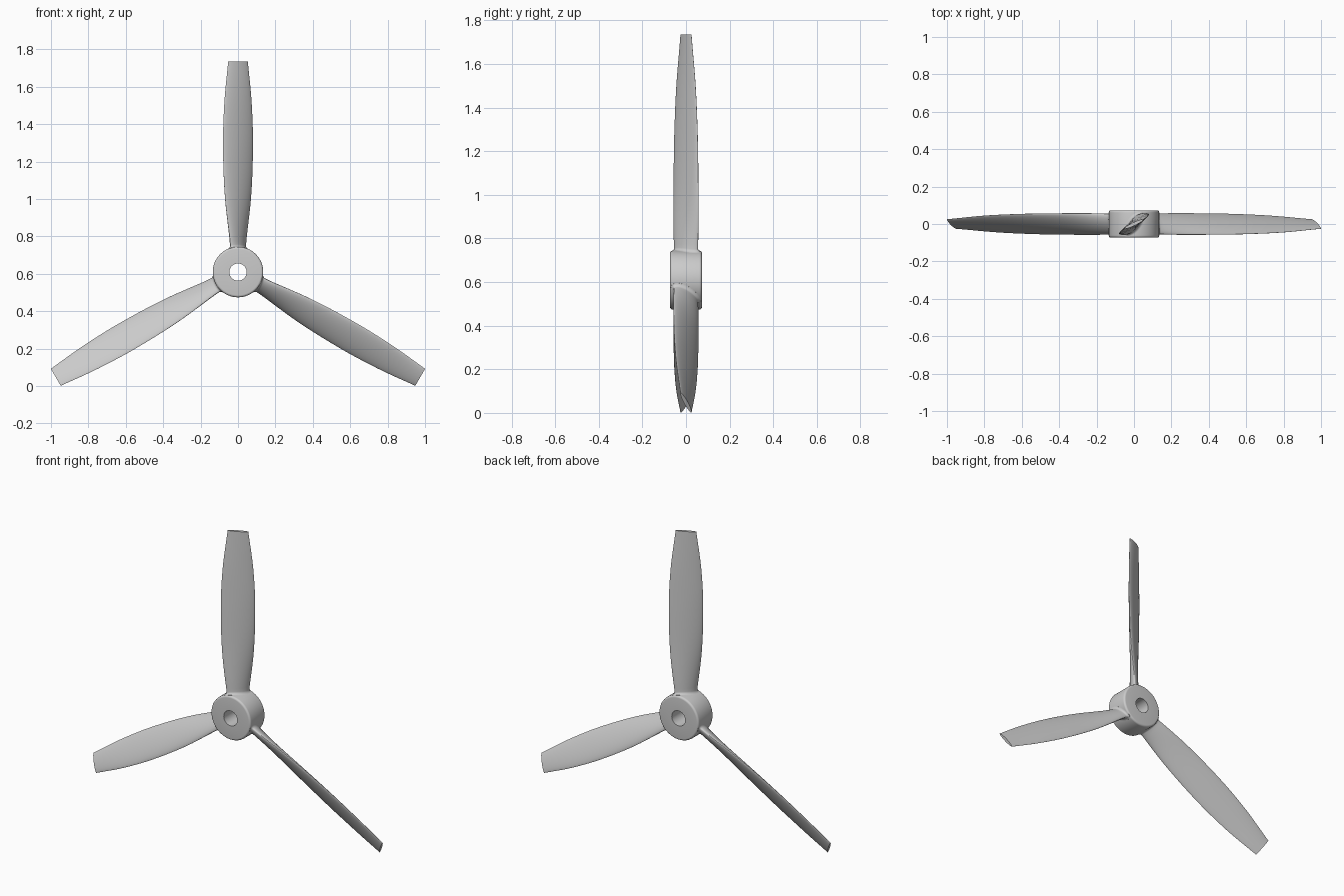
import bpy, bmesh, math
from mathutils import Matrix, Vector

if "Cube" in bpy.data.objects:
    bpy.data.objects.remove(bpy.data.objects["Cube"])

CENTRE = Vector((0, 0, 0.609))
HUB_R, HUB_H, BORE_R, ROUND = 0.135, 0.073, 0.046, 0.012
FILLET = 0.014
SIDES = 40

# blade stations: radius, half chord, half thickness, pitch in degrees
STATIONS = [
    (0.12, 0.0645, 0.026, 55.5),
    (0.39, 0.0890, 0.021, 39.6),
    (0.67, 0.0960, 0.017, 33.5),
    (0.90, 0.0850, 0.013, 30.5),
    (1.125, 0.0580, 0.009, 25.5),
]


def finish(name, bm):
    bmesh.ops.recalc_face_normals(bm, faces=bm.faces)
    mesh = bpy.data.meshes.new(name)
    bm.to_mesh(mesh)
    bm.free()
    obj = bpy.data.objects.new(name, mesh)
    bpy.context.collection.objects.link(obj)
    bpy.ops.object.select_all(action='DESELECT')
    obj.select_set(True)
    bpy.context.view_layer.objects.active = obj
    bpy.ops.object.shade_smooth_by_angle(angle=math.radians(40))
    return obj


def bridge(bm, a, b):
    n = len(a)
    for i in range(n):
        bm.faces.new((a[i], a[(i + 1) % n], b[(i + 1) % n], b[i]))


def station(r):
    """Smooth interpolation of the station table (cubic Hermite)."""
    s = STATIONS
    r = min(max(r, s[0][0]), s[-1][0])
    k = max(i for i in range(len(s) - 1) if s[i][0] <= r)

    def slope(i, c):
        lo, hi = max(i - 1, 0), min(i + 1, len(s) - 1)
        return (s[hi][c] - s[lo][c]) / (s[hi][0] - s[lo][0])
    h = s[k + 1][0] - s[k][0]
    t = (r - s[k][0]) / h
    return [(2*t**3 - 3*t**2 + 1) * s[k][c] + (t**3 - 2*t**2 + t) * h * slope(k, c)
            + (3*t**2 - 2*t**3) * s[k + 1][c] + (t**3 - t**2) * h * slope(k + 1, c)
            for c in (1, 2, 3)]


def section(r, grow=0.0):
    """Lens-shaped blade section, pitched about the blade axis."""
    chord, thick, pitch = station(r)
    c, s = math.cos(math.radians(pitch)), math.sin(math.radians(pitch))
    pts = []
    for i in range(SIDES):
        a = 2 * math.pi * i / SIDES
        u = (chord + grow) * math.cos(a)
        v = math.copysign(thick * abs(math.sin(a)) ** 1.25, math.sin(a)) + grow * math.sin(a)
        pts.append((u * c - v * s, u * s + v * c))
    return pts


# hub: rounded ring with an open bore, turned about the y axis
profile = [(BORE_R, -HUB_H)]
for end in (-1, 1):
    for i in range(6):
        a = math.pi / 2 * (i / 5 if end < 0 else 1 - i / 5)
        profile.append((HUB_R - ROUND + ROUND * math.sin(a),
                        end * (HUB_H - ROUND + ROUND * math.cos(a))))
profile.append((BORE_R, HUB_H))
bm = bmesh.new()
rings = []
for rad, y in profile:
    rings.append([bm.verts.new((rad * math.cos(2 * math.pi * i / 64), y,
                                rad * math.sin(2 * math.pi * i / 64))) for i in range(64)])
for i in range(len(rings)):
    bridge(bm, rings[i], rings[(i + 1) % len(rings)])
finish("hub", bm).location = CENTRE


# blades: twisted loft with a filleted root that follows the hub curve
def make_blade(name, angle):
    bm = bmesh.new()
    loops = []
    for d, grow in [(-0.02, FILLET)] + [
            (FILLET * (1 - math.cos(math.pi / 2 * i / 6)),
             FILLET * (1 - math.sin(math.pi / 2 * i / 6))) for i in range(7)]:
        loops.append([bm.verts.new((x, y, math.sqrt(HUB_R**2 - x * x) + d))
                      for x, y in section(HUB_R + d, grow)])
    rows = 36
    for i in range(rows + 1):
        r = 0.165 + (1.125 - 0.165) * i / rows
        loops.append([bm.verts.new((x, y, r)) for x, y in section(r)])
    for a, b in zip(loops, loops[1:]):
        bridge(bm, a, b)
    bm.faces.new(loops[0])
    bm.faces.new(loops[-1])
    bm.transform(Matrix.Rotation(angle, 4, 'Y'))
    finish(name, bm).location = CENTRE


for k, name in enumerate(("blade_top", "blade_right", "blade_left")):
    make_blade(name, math.radians(120 * k))
